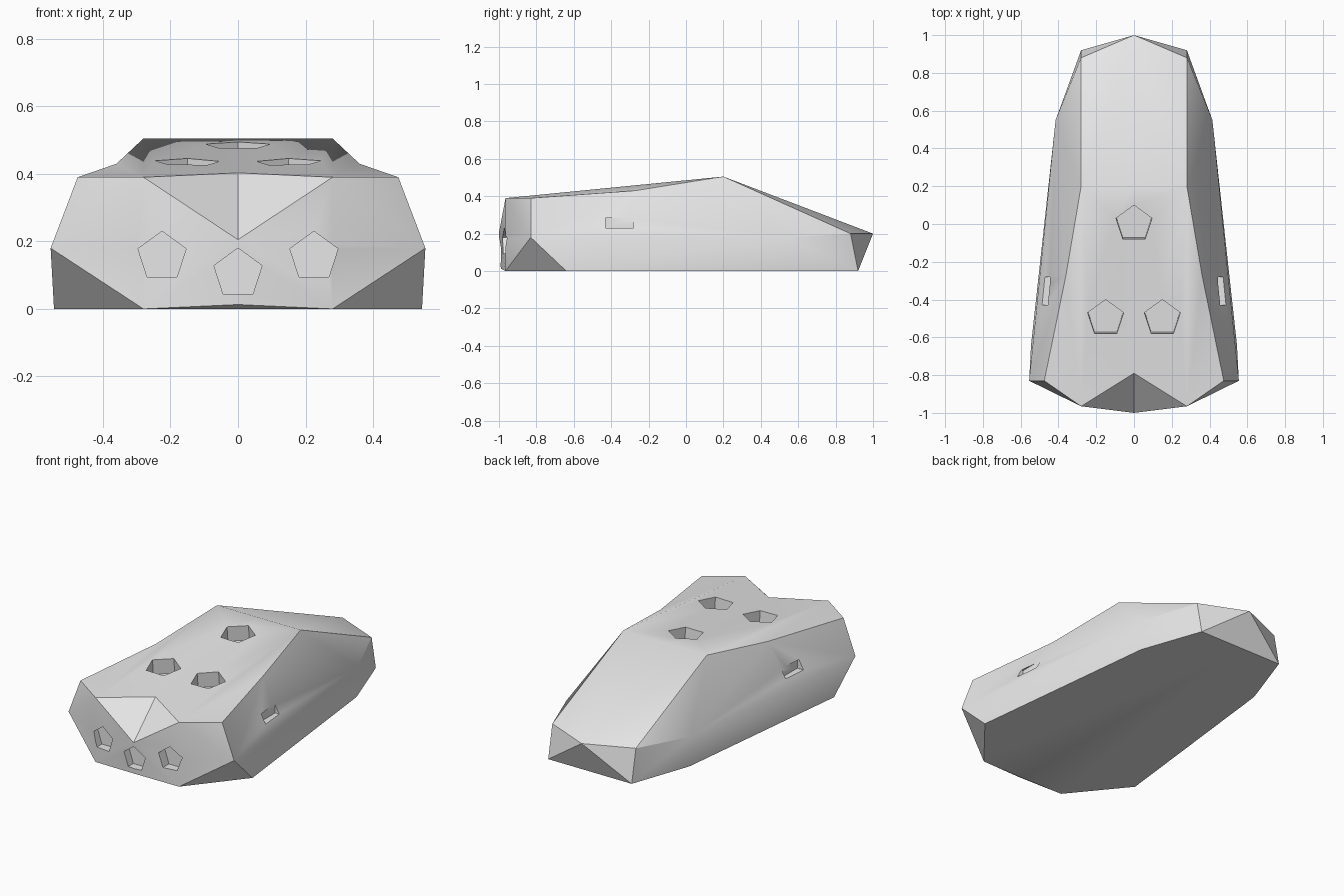
import bpy, bmesh, math
from mathutils import Matrix, Vector

cube = bpy.data.objects.get("Cube")
if cube:
    bpy.data.objects.remove(cube, do_unlink=True)

grey = bpy.data.materials.new("hull_grey")
grey.use_nodes = True
colour = (0.8, 0.8, 0.8, 1)
grey.diffuse_color = colour
grey.node_tree.nodes["Principled BSDF"].inputs["Base Color"].default_value = colour


def make_object(name, bm):
    bmesh.ops.recalc_face_normals(bm, faces=bm.faces[:])
    mesh = bpy.data.meshes.new(name)
    bm.to_mesh(mesh)
    bm.free()
    mesh.materials.append(grey)
    obj = bpy.data.objects.new(name, mesh)
    bpy.context.collection.objects.link(obj)
    return obj


# Corner points of the left half of the hull
corners = {
    "tail_tip": (0, 1, .2), "tail_top": (.28, .88, .2), "tail_low": (.28, .92, 0),
    "tail_base": (0, .92, 0), "peak_mid": (0, .2, .505), "peak": (.28, .2, .505),
    "shoulder": (.36, -.27, .43), "hip": (.415, .55, .18), "hip_low": (.41, .55, 0),
    "cheek_top": (.475, -.83, .39), "cheek": (.555, -.83, .18),
    "cheek_low": (.545, -.64, 0), "nose_top": (.28, -.965, .39),
    "nose_low": (.28, -.965, 0), "notch": (0, -.79, .403), "nose": (0, -1, .205),
    "chin": (0, -.99, .013), "nose_base": (0, -.965, 0),
}

# Panels of the left half, listed by corner name
panels = [
    # tail
    "tail_tip tail_top tail_low", "tail_tip tail_low tail_base",
    "peak_mid peak tail_tip", "peak tail_top tail_tip",
    # roof
    "peak_mid peak nose_top notch", "peak shoulder nose_top",
    "shoulder cheek_top nose_top",
    # front
    "notch nose_top nose", "nose nose_top nose_low", "nose nose_low chin",
    "nose_top cheek_top cheek", "nose_top cheek nose_low",
    "cheek cheek_low nose_low", "chin nose_low nose_base",
    # side
    "cheek_top shoulder cheek", "shoulder hip cheek", "shoulder peak hip",
    "peak tail_top hip", "tail_top tail_low hip", "tail_low hip_low hip",
    "hip_low cheek_low hip", "cheek_low cheek hip",
    # underside
    "tail_base nose_base nose_low cheek_low hip_low tail_low",
]

bm = bmesh.new()
points = {name: bm.verts.new(co) for name, co in corners.items()}
for panel in panels:
    bm.faces.new([points[name] for name in panel.split()])
half = bm.verts[:] + bm.edges[:] + bm.faces[:]
copy = bmesh.ops.duplicate(bm, geom=half)["geom"]
for v in copy:
    if isinstance(v, bmesh.types.BMVert):
        v.co.x *= -1
bmesh.ops.remove_doubles(bm, verts=bm.verts[:], dist=.0001)
hull = make_object("hull", bm)

# Cutter for the pentagon recesses and the side slots
cut = bmesh.new()
LENGTH = .4


def pentagon(floor, radius, tilt):
    """Prism whose closed end lies at floor and which runs outwards."""
    turn = Matrix.Rotation(tilt, 4, "X")
    place = Matrix.Translation(floor) @ turn @ Matrix.Translation((0, 0, LENGTH / 2))
    bmesh.ops.create_cone(cut, cap_ends=True, segments=5, radius1=radius,
                          radius2=radius, depth=LENGTH, matrix=place)


roof_tilt = math.atan(.1)
for x, y, z in ((0, 0, .484), (.15, -.5, .434), (-.15, -.5, .434)):
    normal = Vector((0, -math.sin(roof_tilt), math.cos(roof_tilt)))
    pentagon(Vector((x, y, z)) - normal * .09, .1, roof_tilt)
for x, y, z in ((0, -.94, .105), (.225, -.92, .155), (-.225, -.92, .155)):
    pentagon(Vector((x, y, z)), .075, math.pi / 2)
for side in (-1, 1):
    slot = Matrix.Translation((side * .545, -.355, .257)) @ Matrix.Diagonal((.2, .15, .055, 1))
    bmesh.ops.create_cube(cut, size=1, matrix=slot)
cutter = make_object("recess_cutter", cut)
cutter.hide_render = True

# Cut the recesses and shade the hull
bpy.ops.object.select_all(action="DESELECT")
hull.select_set(True)
bpy.context.view_layer.objects.active = hull
recess = hull.modifiers.new("recesses", "BOOLEAN")
recess.operation = "DIFFERENCE"
recess.solver = "EXACT"
recess.object = cutter
bpy.ops.object.modifier_apply(modifier=recess.name)
bpy.data.objects.remove(cutter, do_unlink=True)
bpy.ops.object.shade_smooth_by_angle(angle=math.radians(30))
